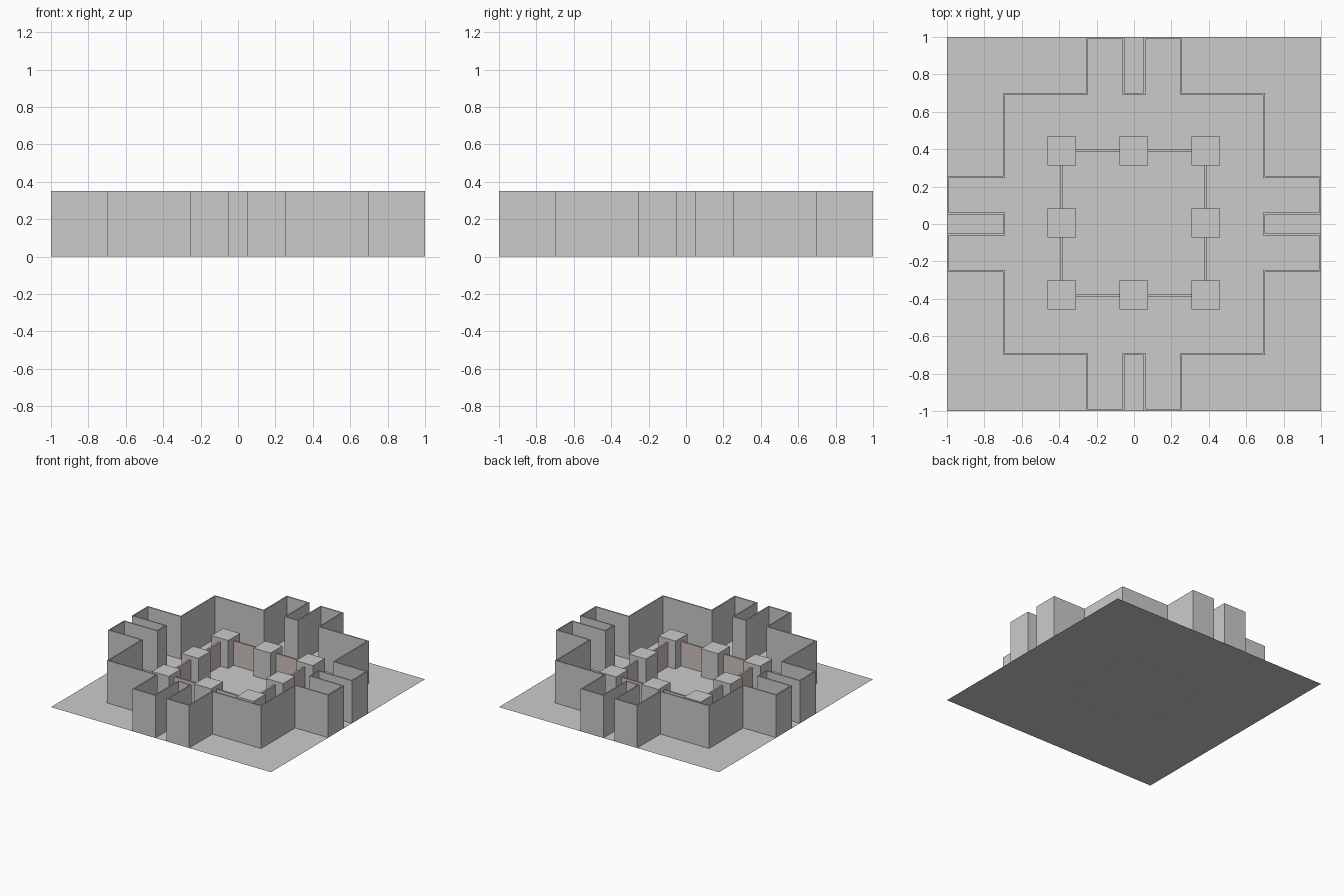
import bpy, bmesh

if "Cube" in bpy.data.objects:
    bpy.data.objects.remove(bpy.data.objects["Cube"])

def finish(name, bm, mat=None):
    bmesh.ops.recalc_face_normals(bm, faces=bm.faces)
    mesh = bpy.data.meshes.new(name)
    bm.to_mesh(mesh)
    bm.free()
    obj = bpy.data.objects.new(name, mesh)
    bpy.context.collection.objects.link(obj)
    if mat:
        mesh.materials.append(mat)
    return obj

def box(name, x0, x1, y0, y1, h, mat=None):
    bm = bmesh.new()
    bmesh.ops.create_cube(bm, size=1)
    for v in bm.verts:
        v.co = ((x0 + x1) / 2 + v.co.x * (x1 - x0),
                (y0 + y1) / 2 + v.co.y * (y1 - y0),
                (v.co.z + 0.5) * h)
    return finish(name, bm, mat)

# Flat floor sheet
bm = bmesh.new()
bmesh.ops.create_grid(bm, x_segments=1, y_segments=1, size=1)
finish("floor", bm)

# Thin outer wall: one side's outline, turned four times
def outline(body, arm, gap, end):
    side = [(-body, body), (-arm, body), (-arm, end), (-gap, end), (-gap, body),
            (gap, body), (gap, end), (arm, end), (arm, body)]
    pts = []
    for _ in range(4):
        pts += side
        side = [(y, -x) for x, y in side]
    return pts

bm = bmesh.new()
rings = []
for pts in (outline(0.70, 0.257, 0.051, 1.0), outline(0.69, 0.247, 0.061, 0.99)):
    for z in (0, 0.35):
        rings.append([bm.verts.new((x, y, z)) for x, y in pts])
ob, ot, ib, it = rings
n = len(ob)
for i in range(n):
    j = (i + 1) % n
    for a, b in ((ob, ot), (ot, it), (it, ib), (ib, ob)):
        bm.faces.new((a[i], a[j], b[j], b[i]))
finish("outer_wall", bm)

# Eight pillars around the courtyard
xs = (-0.386, -0.001, 0.384)
ys = (-0.38, 0.006, 0.391)
half = 0.077
for i, x in enumerate(xs):
    for j, y in enumerate(ys):
        if i == 1 and j == 1:
            continue
        box(f"pillar_{i}_{j}", x - half, x + half, y - half, y + half, 0.23)

# Thin tinted panels joining the pillars
tint = bpy.data.materials.new("panel_tint")
tint.diffuse_color = (0.62, 0.55, 0.52, 1)
tint.use_nodes = True
tint.node_tree.nodes["Principled BSDF"].inputs["Base Color"].default_value = tint.diffuse_color
t = 0.007
for k in (0, 1):
    for e in (0, 2):
        box(f"panel_x_{k}_{e}", xs[k] + half, xs[k + 1] - half, ys[e] - t, ys[e] + t, 0.20, tint)
        box(f"panel_y_{k}_{e}", xs[e] - t, xs[e] + t, ys[k] + half, ys[k + 1] - half, 0.20, tint)
